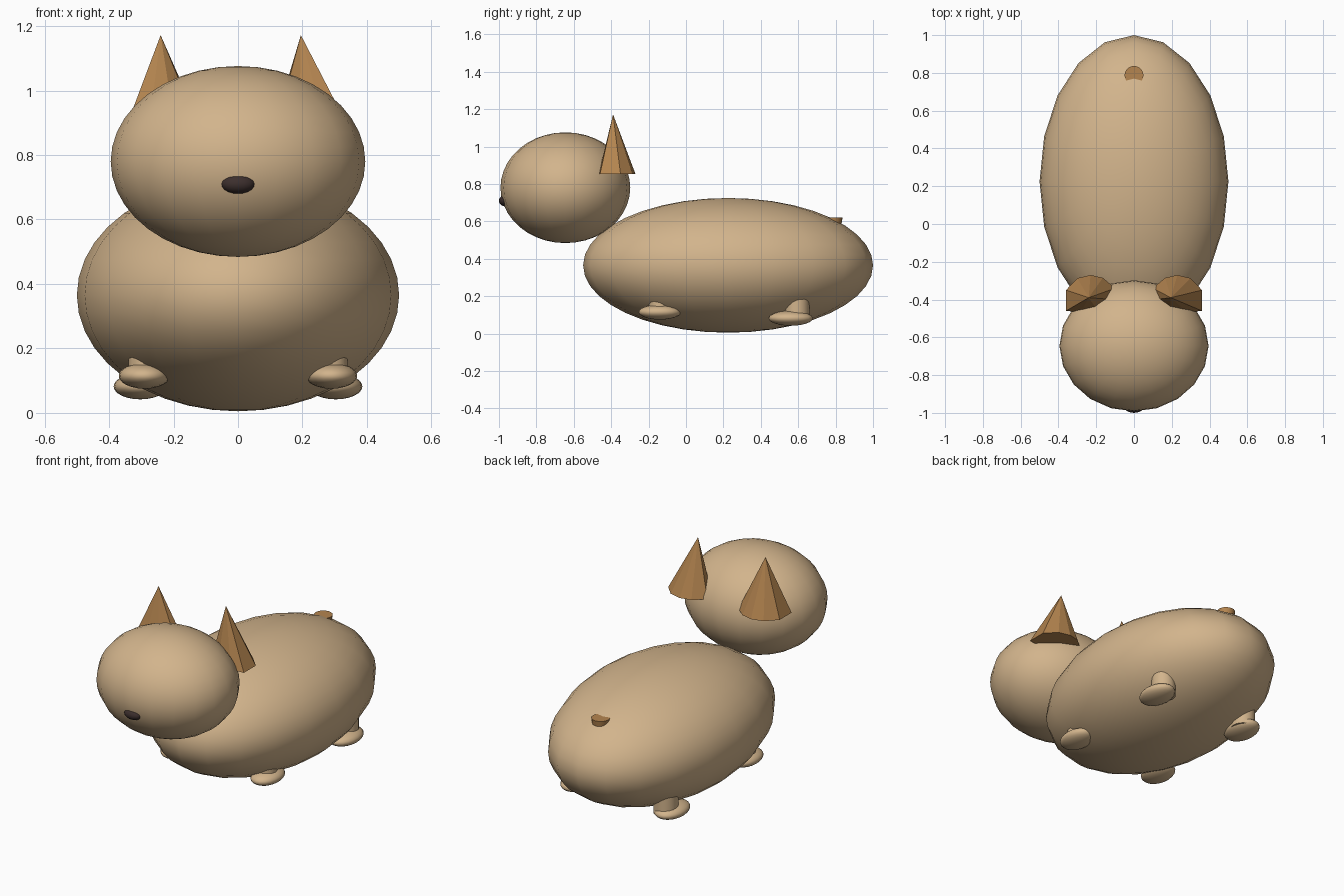
import bpy
import math

if "Cube" in bpy.data.objects:
    bpy.data.objects.remove(bpy.data.objects["Cube"])


def material(name, rgb):
    m = bpy.data.materials.new(name)
    m.diffuse_color = (*rgb, 1)
    m.use_nodes = True
    m.node_tree.nodes["Principled BSDF"].inputs["Base Color"].default_value = m.diffuse_color
    return m


TAN = material("tan_fur", (0.645, 0.456, 0.262))
BROWN = material("brown_fur", (0.46, 0.235, 0.080))
DARK = material("dark_nose", (0.045, 0.028, 0.026))


def finish(name, mat, angle):
    ob = bpy.context.object
    ob.name = name
    ob.data.materials.append(mat)
    bpy.ops.object.transform_apply(location=False, rotation=True, scale=True)
    bpy.ops.object.shade_smooth_by_angle(angle=math.radians(angle))
    return ob


def ellipsoid(name, center, radii, mat, segments=20, rings=20):
    bpy.ops.mesh.primitive_uv_sphere_add(segments=segments, ring_count=rings,
                                         radius=1, location=center)
    bpy.context.object.scale = radii
    return finish(name, mat, 60)


def post(name, x, y, z0, z1, r0, r1, mat):
    bpy.ops.mesh.primitive_cone_add(vertices=20, radius1=r0, radius2=r1,
                                    depth=z1 - z0, location=(x, y, (z0 + z1) / 2))
    return finish(name, mat, 40)


# Body, head and nose
ellipsoid("body", (0, 0.225, 0.365), (0.50, 0.775, 0.36), TAN)
ellipsoid("head", (0, -0.645, 0.78), (0.395, 0.347, 0.296), TAN)
ellipsoid("nose", (0, -0.967, 0.71), (0.053, 0.033, 0.030), DARK, 16, 10)

# Tail stub, mostly sunk into the rump
post("tail", 0, 0.787, 0.50, 0.621, 0.03, 0.05, BROWN)

# Ears: faceted cones over an uneven base outline
EAR_BASE = [(0.36, -0.46), (0.36, -0.35), (0.30, -0.287), (0.23, -0.27),
            (0.165, -0.285), (0.10, -0.34), (0.11, -0.40), (0.19, -0.46),
            (0.28, -0.467)]
for side, apex_x, label in ((-1, -0.24, "left"), (1, 0.195, "right")):
    n = len(EAR_BASE)
    verts = [(side * x, y, 0.853) for x, y in EAR_BASE] + [(apex_x, -0.39, 1.172)]
    faces = [(i, (i + 1) % n, n) for i in range(n)] + [tuple(reversed(range(n)))]
    if side < 0:
        faces = [tuple(reversed(f)) for f in faces]
    mesh = bpy.data.meshes.new(label + "_ear")
    mesh.from_pydata(verts, [], faces)
    mesh.materials.append(BROWN)
    bpy.context.collection.objects.link(bpy.data.objects.new(label + "_ear", mesh))

# Legs and flattened paws
for side, label in ((-1, "left"), (1, "right")):
    post("front_leg_" + label, side * 0.28, -0.14, 0.10, 0.28, 0.06, 0.06, TAN)
    ellipsoid("front_paw_" + label, (side * 0.29, -0.14, 0.115),
              (0.08, 0.113, 0.04), TAN, 20, 12)
    post("rear_leg_" + label, side * 0.285, 0.592, 0.07, 0.28, 0.067, 0.067, TAN)
    ellipsoid("rear_paw_" + label, (side * 0.303, 0.56, 0.082),
              (0.083, 0.118, 0.04), TAN, 20, 12)
